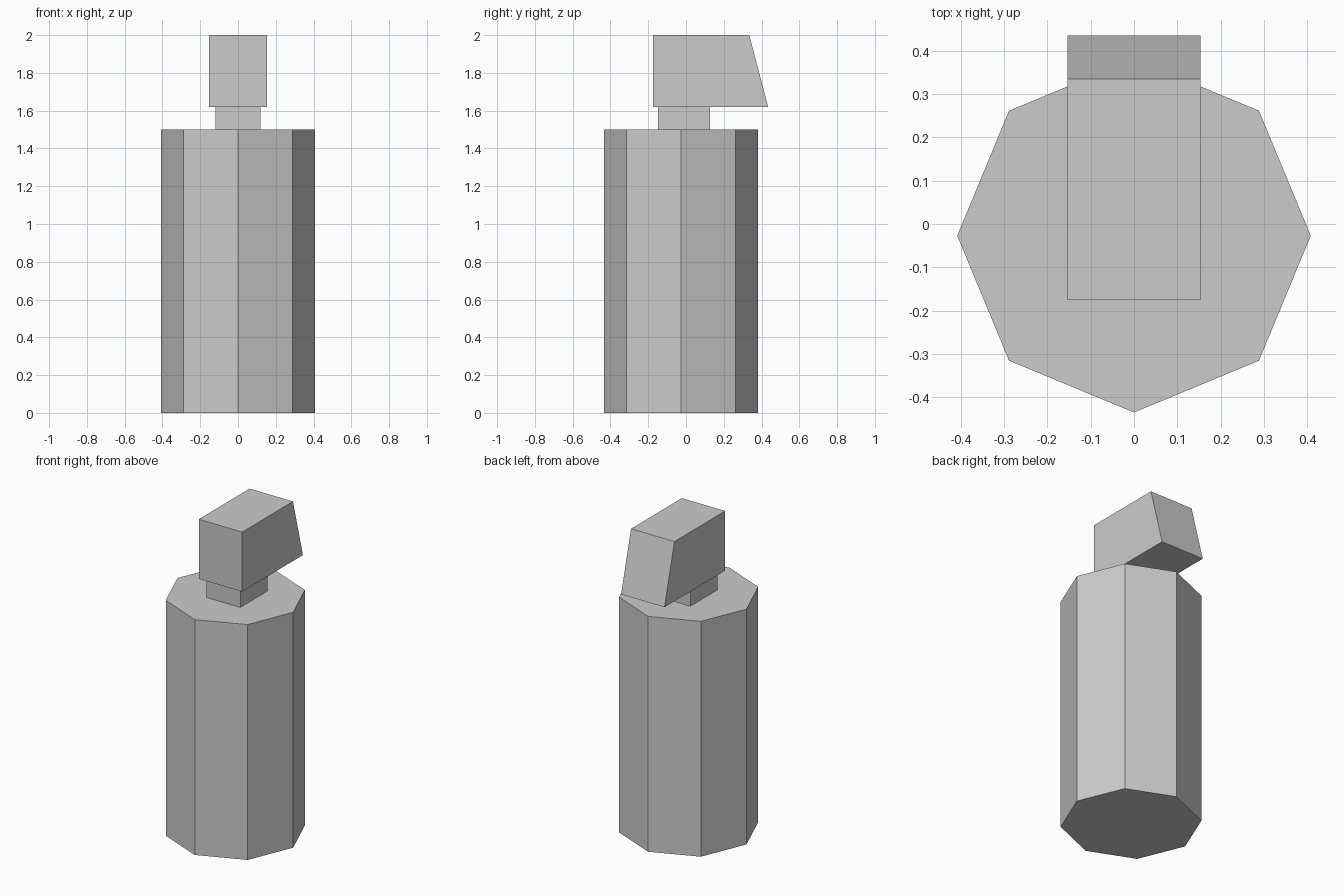
import bpy, bmesh
from math import cos, sin, pi

if "Cube" in bpy.data.objects:
    bpy.data.objects.remove(bpy.data.objects["Cube"])


def prism(name, base, top, z0, z1):
    """Closed solid between two matching outlines at heights z0 and z1."""
    bm = bmesh.new()
    lower = [bm.verts.new((x, y, z0)) for x, y in base]
    upper = [bm.verts.new((x, y, z1)) for x, y in top]
    n = len(lower)
    bm.faces.new(lower[::-1])
    bm.faces.new(upper)
    for i in range(n):
        j = (i + 1) % n
        bm.faces.new((lower[i], lower[j], upper[j], upper[i]))
    mesh = bpy.data.meshes.new(name)
    bm.to_mesh(mesh)
    bm.free()
    obj = bpy.data.objects.new(name, mesh)
    bpy.context.collection.objects.link(obj)
    return obj


def rect(half_x, y0, y1):
    return [(-half_x, y0), (half_x, y0), (half_x, y1), (-half_x, y1)]


# Eight-sided bottle body, slightly forward of centre
octagon = [(0.408 * cos(i * pi / 4), 0.408 * sin(i * pi / 4) - 0.027) for i in range(8)]
prism("bottle_body", octagon, octagon, 0, 1.5)

# Square neck
neck = rect(0.12, -0.148, 0.128)
prism("neck", neck, neck, 1.5, 1.62)

# Spray head with a slanted back face
prism("spray_head", rect(0.153, -0.176, 0.435), rect(0.153, -0.176, 0.335), 1.62, 2.0)
